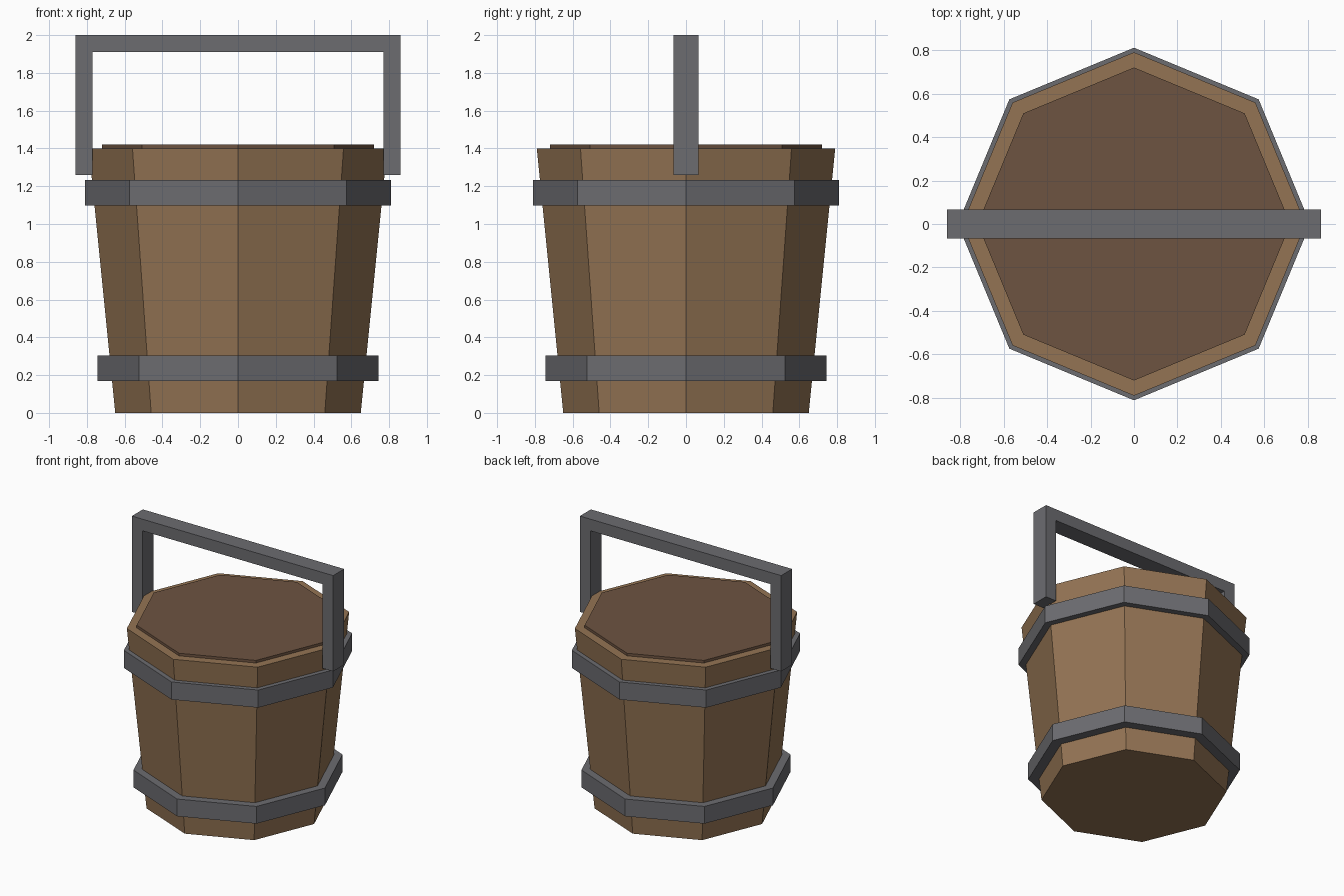
import bpy, bmesh, math

if "Cube" in bpy.data.objects:
    bpy.data.objects.remove(bpy.data.objects["Cube"])


def material(name, rgb):
    m = bpy.data.materials.new(name)
    m.diffuse_color = (*rgb, 1)
    m.use_nodes = True
    m.node_tree.nodes["Principled BSDF"].inputs["Base Color"].default_value = m.diffuse_color
    return m


WOOD = material("wood", (0.295, 0.174, 0.088))
LID = material("dark_wood", (0.155, 0.088, 0.053))
METAL = material("iron", (0.15, 0.15, 0.163))


def prism(name, r_low, r_high, z_low, z_high, mat):
    """Eight-sided solid with corners on the x and y axes."""
    bm = bmesh.new()
    rings = []
    for r, z in ((r_low, z_low), (r_high, z_high)):
        rings.append([bm.verts.new((r * math.cos(i * math.pi / 4),
                                    r * math.sin(i * math.pi / 4), z)) for i in range(8)])
    low, high = rings
    for i in range(8):
        j = (i + 1) % 8
        bm.faces.new((low[i], low[j], high[j], high[i]))
    bm.faces.new(low[::-1])
    bm.faces.new(high)
    finish(name, bm, mat)


def finish(name, bm, mat):
    bmesh.ops.recalc_face_normals(bm, faces=bm.faces)
    mesh = bpy.data.meshes.new(name)
    bm.to_mesh(mesh)
    bm.free()
    mesh.materials.append(mat)
    bpy.context.collection.objects.link(bpy.data.objects.new(name, mesh))


# Tapered bucket, lid and two hoops
prism("bucket_body", 0.65, 0.79, 0.0, 1.4, WOOD)
prism("lid", 0.72, 0.72, 1.36, 1.42, LID)
prism("lower_hoop", 0.743, 0.743, 0.17, 0.303, METAL)
prism("upper_hoop", 0.811, 0.811, 1.097, 1.233, METAL)

# Handle: U-shaped profile extruded along y
xo, xi, zb, zi, zt, hy = 0.86, 0.77, 1.26, 1.91, 2.0, 0.067
profile = [(-xo, zb), (-xi, zb), (-xi, zi), (xi, zi),
           (xi, zb), (xo, zb), (xo, zt), (-xo, zt)]
bm = bmesh.new()
face = bm.faces.new([bm.verts.new((x, -hy, z)) for x, z in profile])
ext = bmesh.ops.extrude_face_region(bm, geom=[face], use_keep_orig=True)
moved = [v for v in ext["geom"] if isinstance(v, bmesh.types.BMVert)]
bmesh.ops.translate(bm, verts=moved, vec=(0, 2 * hy, 0))
finish("handle", bm, METAL)
